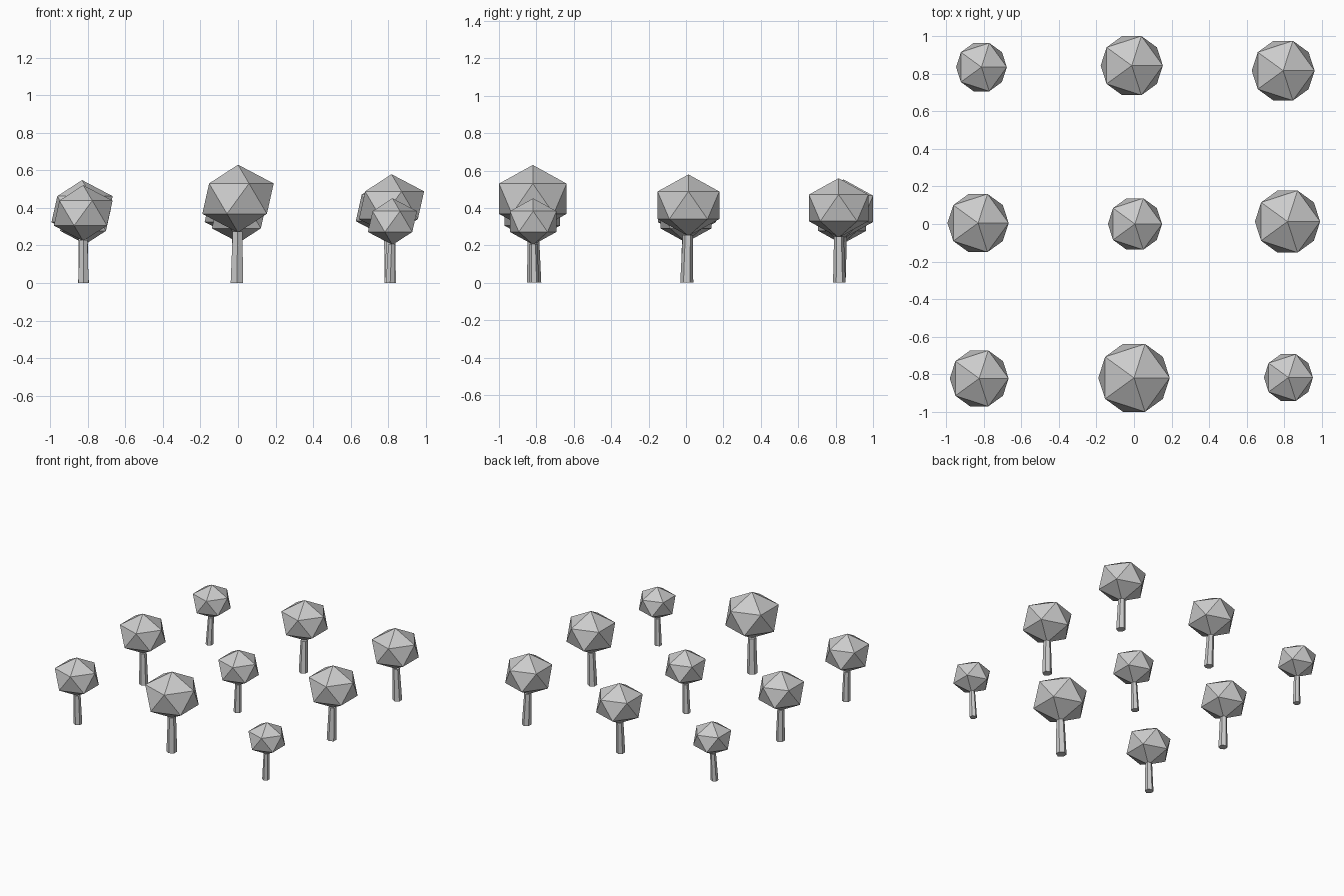
import bpy, bmesh, math
from mathutils import Matrix, Vector

if "Cube" in bpy.data.objects:
    bpy.data.objects.remove(bpy.data.objects["Cube"])

# One flat grey for the whole model
grey = bpy.data.materials.new("plain_grey")
grey.diffuse_color = (0.6, 0.6, 0.6, 1)
grey.use_nodes = True
grey.node_tree.nodes["Principled BSDF"].inputs["Base Color"].default_value = grey.diffuse_color


def make_object(name, bm):
    mesh = bpy.data.meshes.new(name)
    bm.to_mesh(mesh)
    bm.free()
    mesh.materials.append(grey)
    obj = bpy.data.objects.new(name, mesh)
    bpy.context.collection.objects.link(obj)
    return obj


def make_tree(name, base, crown, radius):
    base, crown = Vector(base), Vector(crown)
    squash = 0.85

    # Crown: slightly flattened icosahedron
    bm = bmesh.new()
    bmesh.ops.create_icosphere(bm, subdivisions=1, radius=radius)
    bmesh.ops.scale(bm, vec=(1, 1, squash), verts=bm.verts)
    bmesh.ops.translate(bm, vec=crown, verts=bm.verts)
    make_object(name + "_crown", bm)

    # Trunk: tapered six-sided post leaning from its base toward the crown
    height = crown.z - (squash - 0.03) * radius
    lean = (crown - base) * (height / crown.z)
    bm = bmesh.new()
    bmesh.ops.create_cone(bm, cap_ends=True, segments=6, radius1=0.18 * radius,
                          radius2=0.14 * radius, depth=height,
                          matrix=Matrix.Translation((0, 0, height / 2)))
    for v in bm.verts:
        t = v.co.z / height
        v.co.x += base.x + lean.x * t
        v.co.y += base.y + lean.y * t
    make_object(name + "_trunk", bm)


# Crown centre (x, y, z) and radius, row by row on a 3 x 3 planting grid
rows = {
    "front": [(-0.824, -0.822, 0.372, 0.175), (0.0, -0.819, 0.449, 0.2125),
              (0.822, -0.817, 0.327, 0.146)],
    "middle": [(-0.83, 0.005, 0.393, 0.182), (0.005, 0.0, 0.352, 0.161),
               (0.817, 0.013, 0.414, 0.194)],
    "back": [(-0.812, 0.835, 0.335, 0.151), (-0.012, 0.843, 0.395, 0.185),
             (0.794, 0.816, 0.400, 0.187)],
}
for j, (row, trees) in enumerate(rows.items()):
    for i, (x, y, z, r) in enumerate(trees):
        side = ("left", "centre", "right")[i]
        base = (-0.006 + 0.816 * (i - 1), 0.004 + 0.816 * (j - 1), 0)
        make_tree(f"{row}_{side}_tree", base, (x, y, z), r)
